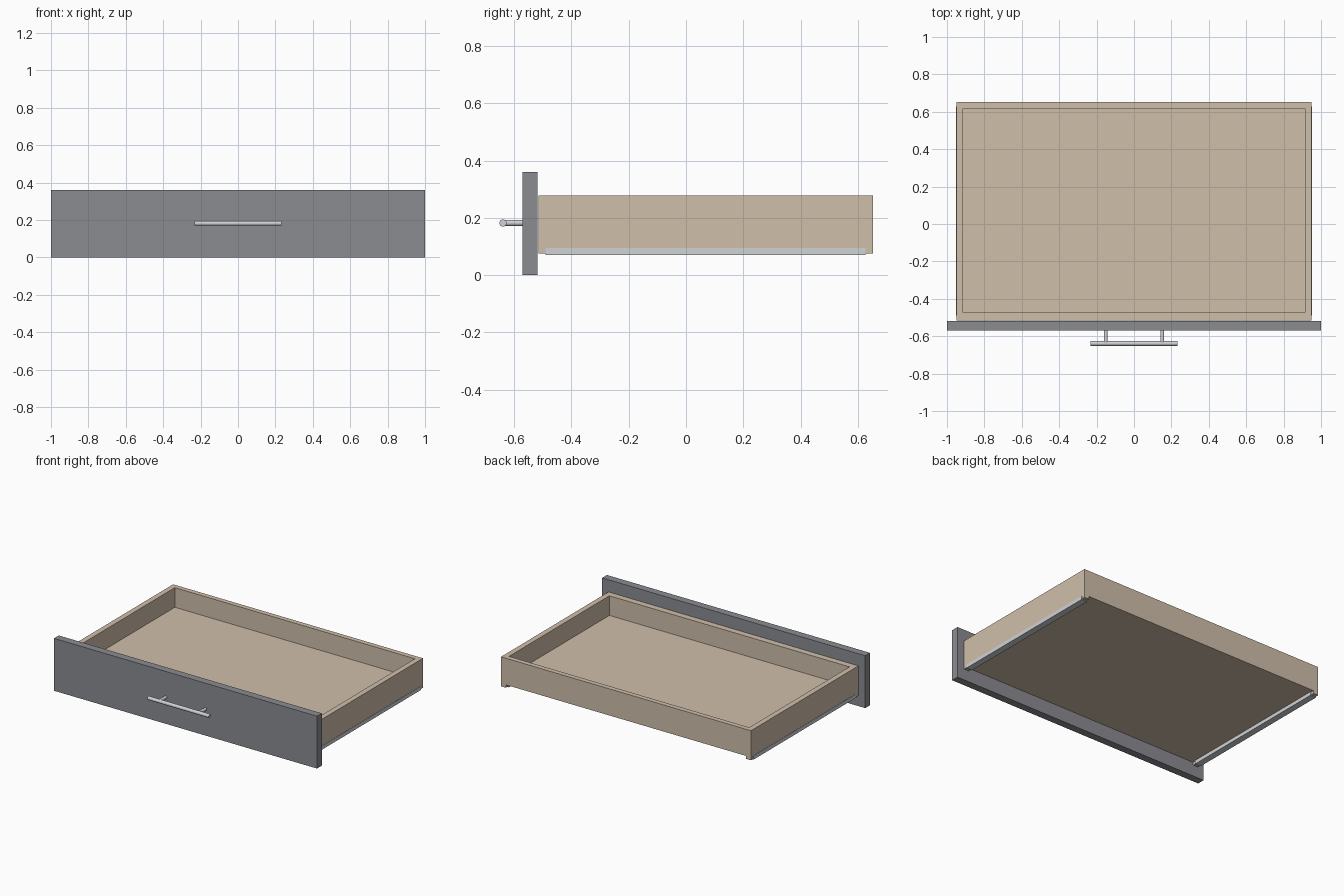
import bpy
import math

if "Cube" in bpy.data.objects:
    bpy.data.objects.remove(bpy.data.objects["Cube"])


def material(name, rgb):
    """Flat colour from 0-255 sRGB values."""
    m = bpy.data.materials.new(name)
    lin = [((c / 255 + 0.055) / 1.055) ** 2.4 for c in rgb]
    m.diffuse_color = (*lin, 1)
    m.use_nodes = True
    m.node_tree.nodes["Principled BSDF"].inputs["Base Color"].default_value = m.diffuse_color
    return m


WOOD = material("light_wood", (207, 191, 170))
GREY = material("grey_front", (139, 140, 145))
METAL = material("brushed_metal", (209, 210, 213))


def box(name, x, y, z, mat):
    """Box from (min, max) ranges."""
    bpy.ops.mesh.primitive_cube_add(size=1)
    ob = bpy.context.object
    ob.name = name
    ranges = (x, y, z)
    for v in ob.data.vertices:
        v.co = [r[0] if c < 0 else r[1] for c, r in zip(v.co, ranges)]
    ob.data.materials.append(mat)
    return ob


def rod(name, centre, radius, length, rotation, mat):
    bpy.ops.mesh.primitive_cylinder_add(vertices=24, radius=radius, depth=length,
                                        location=centre, rotation=rotation)
    ob = bpy.context.object
    ob.name = name
    ob.data.materials.append(mat)
    bpy.ops.object.shade_smooth_by_angle(angle=math.radians(40))
    return ob


# Drawer dimensions
HALF, WALL = 0.95, 0.037
FRONT, BACK = -0.515, 0.652
LOW, BASE, FLOOR, RIM = 0.075, 0.095, 0.143, 0.278
INNER = HALF - WALL

# Front panel
box("front_panel", (-1, 1), (-0.57, -0.518), (0, 0.36), GREY)

# Drawer box: floor, front and back boards between the side boards
box("drawer_floor", (-INNER, INNER), (FRONT + 0.043, BACK - 0.034), (BASE, FLOOR), WOOD)
box("inner_front_board", (-INNER, INNER), (FRONT, FRONT + 0.043), (BASE, RIM), WOOD)
box("back_board", (-INNER, INNER), (BACK - 0.034, BACK), (BASE, RIM), WOOD)

for side, s in (("left", -1), ("right", 1)):
    # Side boards reach lower than the floor
    box(side + "_side_board", sorted((s * INNER, s * HALF)), (FRONT, BACK), (LOW, RIM), WOOD)
    # Metal runner wrapped round the lower edge of the side board
    box(side + "_runner", sorted((s * (INNER - 0.006), s * (HALF + 0.002))),
        (-0.49, 0.627), (0.07, 0.0955), METAL)
    # Handle posts
    rod(side + "_handle_post", (s * 0.151, -0.602, 0.182), 0.0105, 0.07,
        (math.pi / 2, 0, 0), METAL)

# Handle bar
rod("handle_bar", (0, -0.639, 0.182), 0.0125, 0.466, (0, math.pi / 2, 0), METAL)
